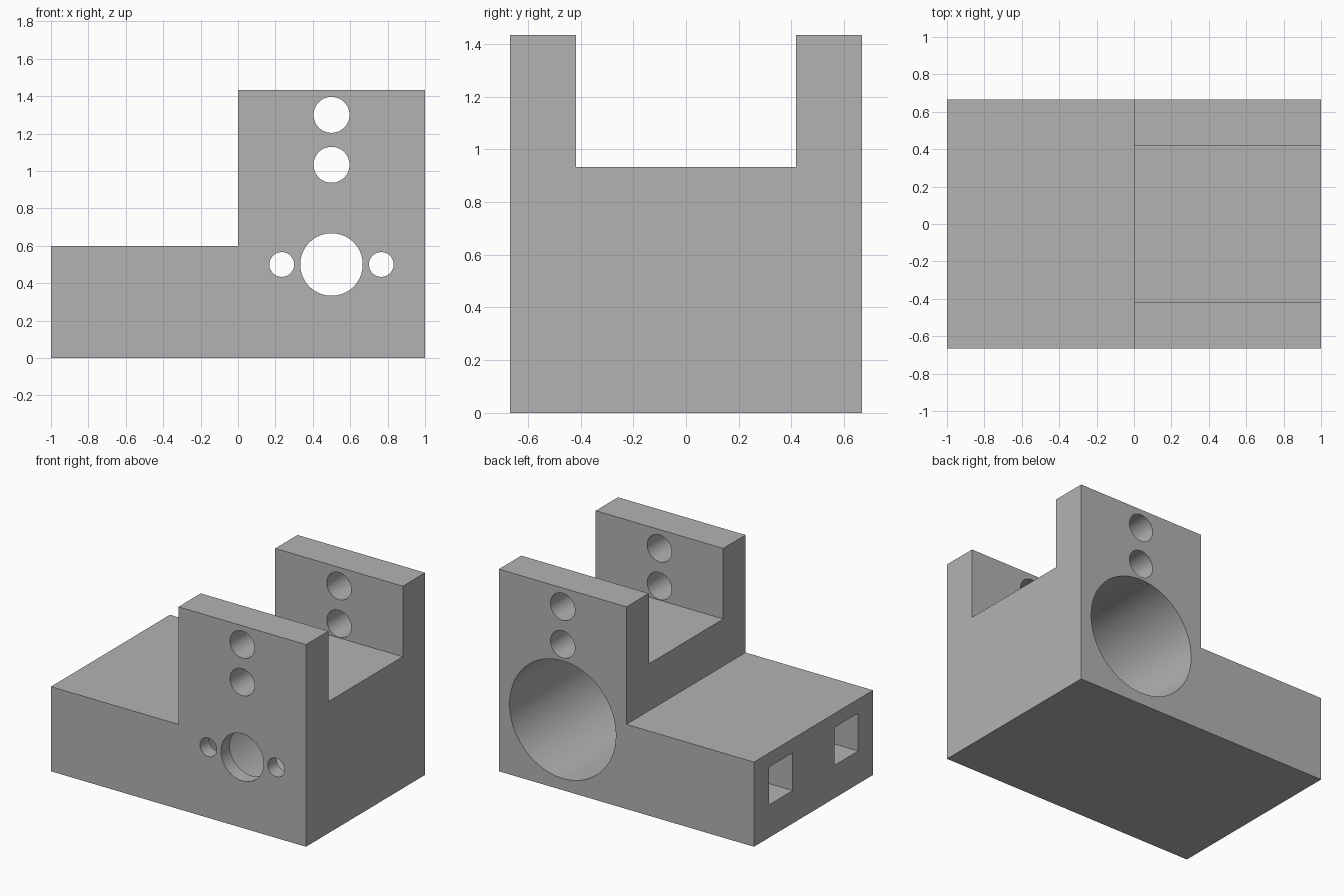
import bpy
import bmesh
import math
from mathutils import Matrix, Vector

cube = bpy.data.objects.get("Cube")
if cube:
    bpy.data.objects.remove(cube, do_unlink=True)

HALF_Y = 2 / 3      # half depth of the block
WALL = 0.1          # thickness of the front wall behind the bore

grey = bpy.data.materials.new("plain_grey")
grey.use_nodes = True
colour = (0.45, 0.45, 0.45, 1)
grey.diffuse_color = colour
grey.node_tree.nodes["Principled BSDF"].inputs["Base Color"].default_value = colour


def make_object(name, bm):
    bmesh.ops.recalc_face_normals(bm, faces=bm.faces)
    mesh = bpy.data.meshes.new(name)
    bm.to_mesh(mesh)
    bm.free()
    mesh.materials.append(grey)
    obj = bpy.data.objects.new(name, mesh)
    bpy.context.collection.objects.link(obj)
    return obj


def box(name, low, high):
    low, high = Vector(low), Vector(high)
    bm = bmesh.new()
    bmesh.ops.create_cube(bm, size=1, matrix=Matrix.Translation((low + high) / 2)
                          @ Matrix.Diagonal((*(high - low), 1)))
    return make_object(name, bm)


def rod(name, x, z, radius, y0, y1):
    bm = bmesh.new()
    bmesh.ops.create_cone(
        bm, cap_ends=True, segments=64, radius1=radius, radius2=radius, depth=y1 - y0,
        matrix=Matrix.Translation((x, (y0 + y1) / 2, z)) @ Matrix.Rotation(math.pi / 2, 4, "X"))
    return make_object(name, bm)


# L-shaped body, extruded from its side profile
profile = [(-1, 0), (1, 0), (1, 1.433), (0, 1.433), (0, 0.6), (-1, 0.6)]
bm = bmesh.new()
face = bm.faces.new([bm.verts.new((x, -HALF_Y, z)) for x, z in profile])
extruded = bmesh.ops.extrude_face_region(bm, geom=[face])["geom"]
bmesh.ops.translate(bm, vec=(0, 2 * HALF_Y, 0),
                    verts=[v for v in extruded if isinstance(v, bmesh.types.BMVert)])
body = make_object("mounting_block", bm)

# Slot between the two upright arms
cutters = [box("arm_slot", (-0.1, -0.417, 0.933), (1.1, 0.417, 1.6))]

# Wide blind bore from the back
cutters.append(rod("motor_bore", 0.5, 0.5, 0.417, -HALF_Y + WALL, 1))

# Shaft hole and screw holes through the front wall
cutters.append(rod("shaft_hole", 0.5, 0.5, 0.167, -1, 0))
for side in (-1, 1):
    cutters.append(rod("screw_hole", 0.5 + side * 0.266, 0.5, 0.066, -1, 0))

# Pin holes through both arms
for z in (1.033, 1.3):
    cutters.append(rod("pin_hole", 0.5, z, 0.096, -1, 1))

# Square pockets in the low end
for y in (-0.367, 0.367):
    cutters.append(box("end_pocket", (-1.1, y - 0.133, 0.233), (-0.5, y + 0.133, 0.5)))

# Cut everything out of the body
bpy.context.view_layer.objects.active = body
for cutter in cutters:
    cutter.hide_render = True
    mod = body.modifiers.new(cutter.name, "BOOLEAN")
    mod.operation = "DIFFERENCE"
    mod.solver = "EXACT"
    mod.object = cutter
    bpy.ops.object.modifier_apply(modifier=mod.name)
    bpy.data.objects.remove(cutter, do_unlink=True)

# Smooth hole walls, sharp edges elsewhere
bpy.ops.object.select_all(action="DESELECT")
body.select_set(True)
bpy.ops.object.shade_smooth_by_angle(angle=math.radians(30))
